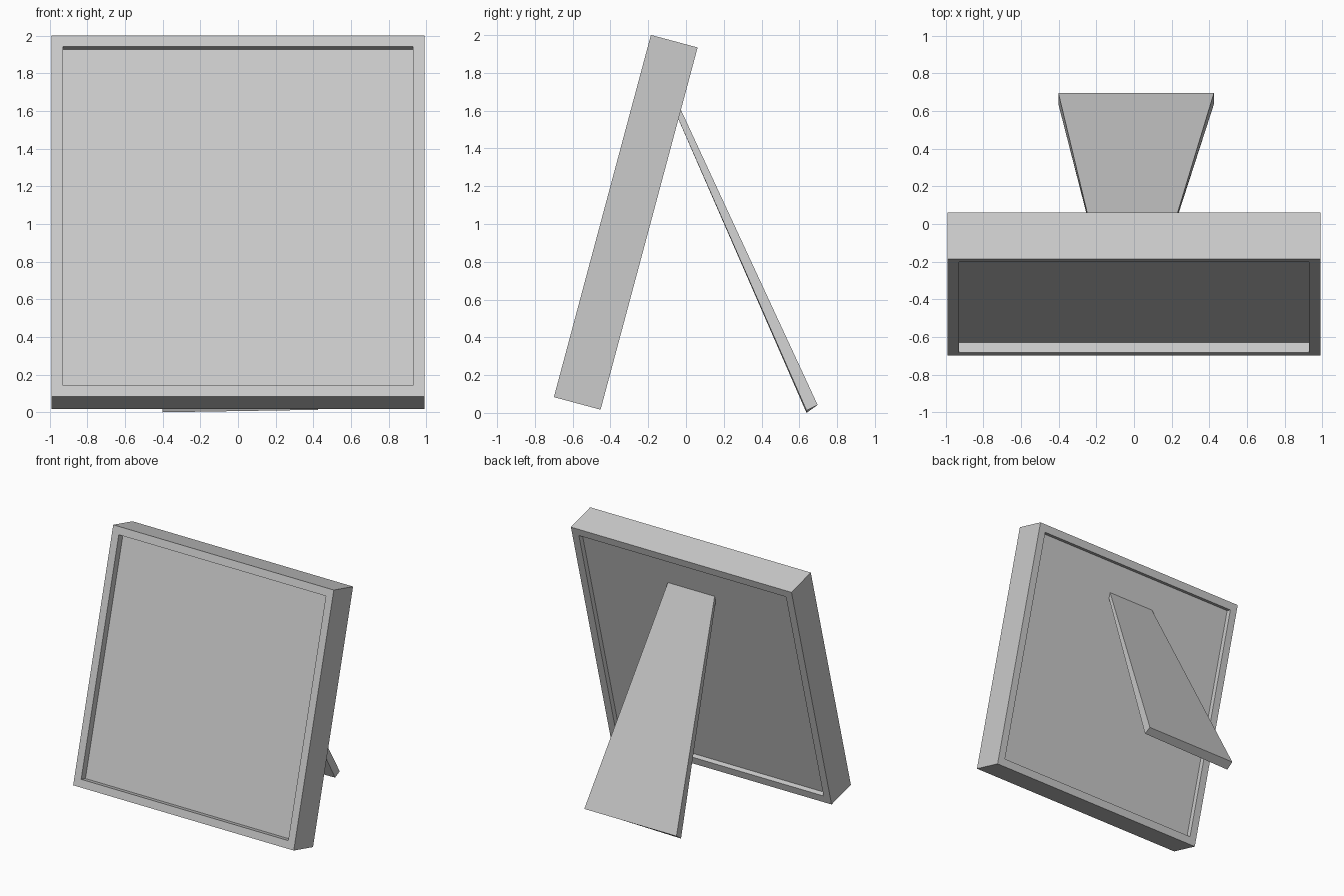
import bpy, bmesh, math
from mathutils import Matrix, Vector

if "Cube" in bpy.data.objects:
    bpy.data.objects.remove(bpy.data.objects["Cube"])

TILT = math.radians(15)
WIDTH, HEIGHT, DEPTH = 1.98, 1.985, 0.256
BORDER, FRONT_RECESS, BACK_RECESS = 0.086, 0.057, 0.04


def finish(name, bm):
    bmesh.ops.recalc_face_normals(bm, faces=bm.faces)
    mesh = bpy.data.meshes.new(name)
    bm.to_mesh(mesh)
    bm.free()
    obj = bpy.data.objects.new(name, mesh)
    bpy.context.collection.objects.link(obj)
    return obj


# Frame: box with a recessed panel on the front and on the back
bm = bmesh.new()
bmesh.ops.create_cube(bm, size=1, matrix=Matrix.Diagonal((WIDTH, DEPTH, HEIGHT, 1)))
bm.normal_update()
for side, recess in ((-1, FRONT_RECESS), (1, BACK_RECESS)):
    face = next(f for f in bm.faces if f.normal.y * side > 0.9)
    bmesh.ops.inset_individual(bm, faces=[face], thickness=BORDER)
    panel = bmesh.ops.extrude_discrete_faces(bm, faces=[face])["faces"][0]
    bmesh.ops.translate(bm, verts=panel.verts, vec=Vector((0, -side * recess, 0)))
frame = finish("picture_frame", bm)
frame.rotation_euler.x = -TILT
frame.location = (0, -0.319, 1.009)

# Stand leg: tapered board, as (y, z, left x, right x) edges
edges = [(-0.050, 1.654, -0.222, 0.198),
         (0.697, 0.042, -0.402, 0.425),
         (0.638, 0.006, -0.402, 0.425),
         (-0.064, 1.609, -0.222, 0.198)]
bm = bmesh.new()
left = [bm.verts.new((xl, y, z)) for y, z, xl, xr in edges]
right = [bm.verts.new((xr, y, z)) for y, z, xl, xr in edges]
left[2].co.z, right[2].co.z = 0.0, 0.013
bm.faces.new(left)
bm.faces.new(right)
for i in range(4):
    j = (i + 1) % 4
    bm.faces.new((left[i], left[j], right[j], right[i]))
finish("stand_leg", bm)
